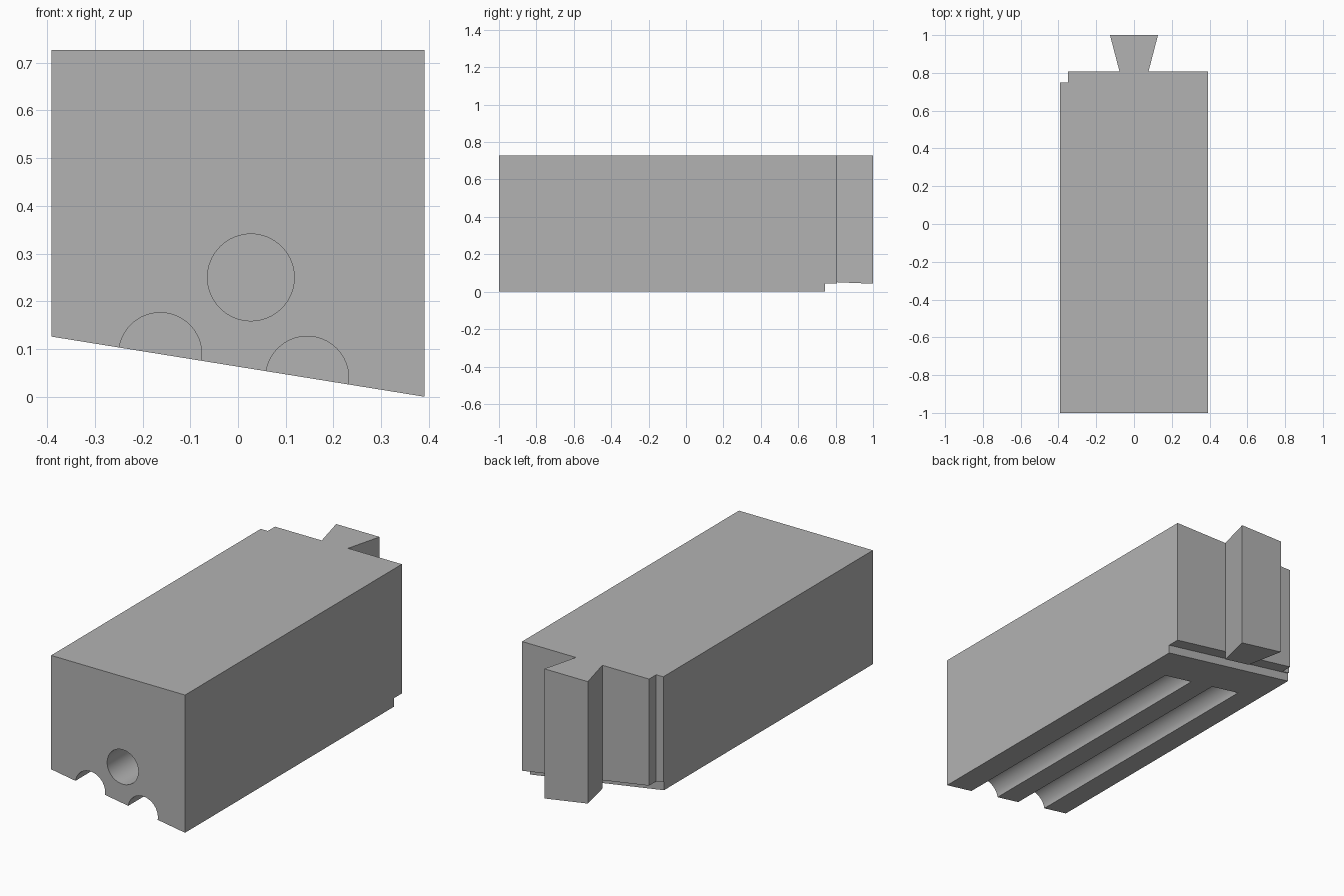
import bpy, bmesh, math
from mathutils import Matrix

W, TOP = 0.391, 0.727           # half width, top height
FRONT, BACK = -1.0, 0.808       # body ends


def slope(x):
    """Height of the slanted underside."""
    return 0.126 * (W - x) / (2 * W)


def to_object(name, bm):
    bmesh.ops.recalc_face_normals(bm, faces=bm.faces)
    mesh = bpy.data.meshes.new(name)
    bm.to_mesh(mesh)
    bm.free()
    obj = bpy.data.objects.new(name, mesh)
    bpy.context.collection.objects.link(obj)
    return obj


def prism(name, outline, low, high):
    """Upright prism over a plan outline; low and high give heights by x."""
    bm = bmesh.new()
    bottom = [bm.verts.new((x, y, low(x))) for x, y in outline]
    top = [bm.verts.new((x, y, high(x))) for x, y in outline]
    bm.faces.new(bottom)
    bm.faces.new(top)
    for i in range(len(outline)):
        j = (i + 1) % len(outline)
        bm.faces.new((bottom[i], bottom[j], top[j], top[i]))
    return to_object(name, bm)


def bore(name, x, z, radius, start, end):
    """Cylinder lying along y."""
    bm = bmesh.new()
    place = Matrix.Translation((x, (start + end) / 2, z)) @ Matrix.Rotation(math.pi / 2, 4, 'X')
    bmesh.ops.create_cone(bm, cap_ends=True, segments=64, radius1=radius,
                          radius2=radius, depth=end - start, matrix=place)
    return to_object(name, bm)


def cut(target, cutter):
    cutter.hide_render = True
    mod = target.modifiers.new("cut", 'BOOLEAN')
    mod.operation, mod.solver, mod.object = 'DIFFERENCE', 'EXACT', cutter
    bpy.context.view_layer.objects.active = target
    bpy.ops.object.modifier_apply(modifier=mod.name)
    bpy.data.objects.remove(cutter)


cube = bpy.data.objects.get("Cube")
if cube:
    bpy.data.objects.remove(cube)

grey = bpy.data.materials.new("plain grey")
grey.use_nodes = True
grey.diffuse_color = (0.45, 0.45, 0.45, 1)
grey.node_tree.nodes["Principled BSDF"].inputs["Base Color"].default_value = grey.diffuse_color

# Main block with a full height notch in one rear corner
body = prism("body", [(-W, FRONT), (W, FRONT), (W, BACK), (-0.35, BACK),
                      (-0.35, 0.748), (-W, 0.748)], slope, lambda x: TOP)

# Rebate along the rear lower edge
cut(body, prism("rebate_cutter", [(-0.5, 0.742), (0.5, 0.742), (0.5, 1), (-0.5, 1)],
                lambda x: slope(x) - 0.1, lambda x: slope(x) + 0.045))

# Round front hole and the two half-round channels underneath
cut(body, bore("hole_cutter", 0.027, 0.25, 0.091, -1.1, 0.52))
for x in (-0.163, 0.145):
    cut(body, bore("channel_cutter", x, slope(x), 0.087, -1.1, 0.52))

# Dovetail rail on the back
rail = prism("dovetail_rail", [(-0.077, BACK), (0.077, BACK), (0.127, 1), (-0.127, 1)],
             slope, lambda x: TOP)

for obj in (body, rail):
    obj.data.materials.clear()
    obj.data.materials.append(grey)

bpy.ops.object.select_all(action='DESELECT')
body.select_set(True)
bpy.context.view_layer.objects.active = body
bpy.ops.object.shade_smooth_by_angle(angle=math.radians(30))
